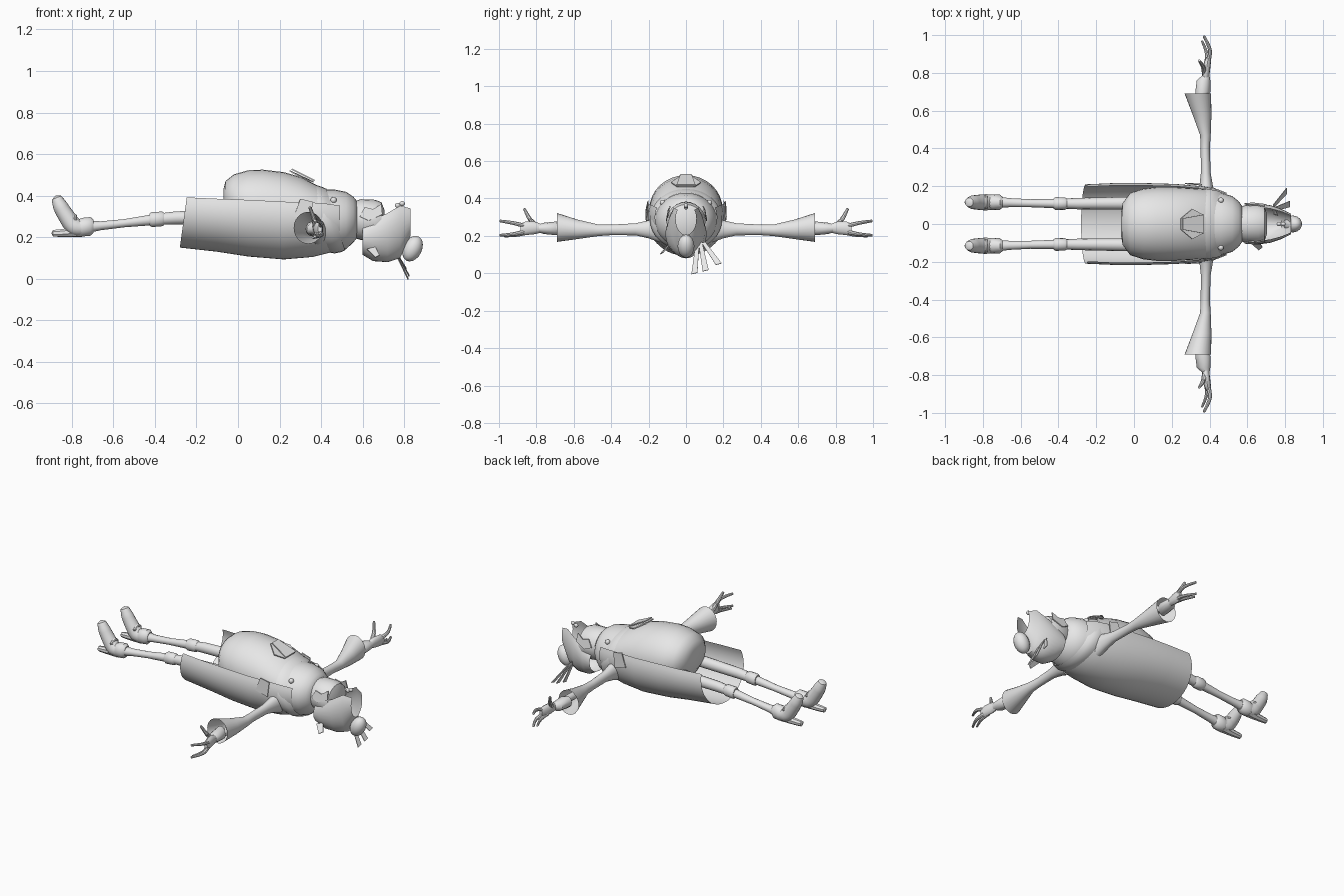
import bpy, bmesh, math
from mathutils import Vector, Matrix

if "Cube" in bpy.data.objects:
    bpy.data.objects.remove(bpy.data.objects["Cube"], do_unlink=True)

GREY = (0.8, 0.8, 0.8, 1)
mat = bpy.data.materials.new("plain grey")
mat.use_nodes = True
mat.diffuse_color = GREY
mat.node_tree.nodes["Principled BSDF"].inputs["Base Color"].default_value = GREY


def finish(name, bm, smooth=True):
    bmesh.ops.recalc_face_normals(bm, faces=bm.faces[:])
    me = bpy.data.meshes.new(name)
    bm.to_mesh(me)
    bm.free()
    me.materials.append(mat)
    ob = bpy.data.objects.new(name, me)
    bpy.context.collection.objects.link(ob)
    if smooth:
        bpy.ops.object.select_all(action='DESELECT')
        ob.select_set(True)
        bpy.context.view_layer.objects.active = ob
        bpy.ops.object.shade_smooth_by_angle(angle=math.radians(40))
    return ob


def loft(name, rings, axis='x', n=24, arc=None, cap=True, shear=0.0, hem=0.0):
    """Skin elliptical rings (x, y, z, width radius, height radius)."""
    bm = bmesh.new()
    side = Vector((0, 1, 0)) if axis == 'x' else Vector((1, 0, 0))
    up = Vector((0, 0, 1))
    lo, hi = arc if arc else (0, 360)
    count = n + 1 if arc else n
    rows = []
    for i, (x, y, z, a, b) in enumerate(rings):
        row = []
        for k in range(count):
            t = math.radians(lo + (hi - lo) * k / n)
            p = Vector((x, y, z)) + side * a * math.cos(t) + up * b * math.sin(t)
            p.x += shear * math.sin(t)
            if i == 0:
                p.x += hem * (1 + math.sin(t))
            row.append(bm.verts.new(p))
        rows.append(row)
    for r, q in zip(rows, rows[1:]):
        for k in range(n):
            j = (k + 1) % count
            bm.faces.new((r[k], r[j], q[j], q[k]))
    if cap and not arc:
        bm.faces.new(rows[0])
        bm.faces.new(rows[-1])
    return finish(name, bm)


def body(rings):
    """Rings on the centre line."""
    return [(x, 0, z, a, b) for x, z, a, b in rings]


def tube(name, pts, sides=10):
    """Tapered tube through (x, y, z, radius) points, bent smoothly."""
    bm = bmesh.new()
    P = [Vector(p[:3]) for p in pts]
    path = []
    for i in range(len(P) - 1):
        a, b, c, d = P[max(i - 1, 0)], P[i], P[i + 1], P[min(i + 2, len(P) - 1)]
        for s in range(4):
            t = s / 4
            q = 0.5 * (2 * b + (c - a) * t + (2 * a - 5 * b + 4 * c - d) * t * t
                       + (3 * b - a - 3 * c + d) * t ** 3)
            path.append((q, pts[i][3] * (1 - t) + pts[i + 1][3] * t))
    path.append((P[-1], pts[-1][3]))
    rows = []
    for i, (q, r) in enumerate(path):
        d = path[min(i + 1, len(path) - 1)][0] - path[max(i - 1, 0)][0]
        u = d.cross(Vector((0.3, 0.9, 0.3) if abs(d.y) < d.length * 0.6 else (1, 0, 0))).normalized()
        v = d.normalized().cross(u)
        rows.append([bm.verts.new(q + r * (u * math.cos(k * math.tau / sides)
                     + v * math.sin(k * math.tau / sides))) for k in range(sides)])
    for r, q in zip(rows, rows[1:]):
        for k in range(sides):
            j = (k + 1) % sides
            bm.faces.new((r[k], r[j], q[j], q[k]))
    for row, (q, r), out in ((rows[0], path[0], P[0] - P[1]), (rows[-1], path[-1], P[-1] - P[-2])):
        tip = bm.verts.new(q + out.normalized() * r * 0.5)
        for k in range(sides):
            bm.faces.new((row[k], row[(k + 1) % sides], tip))
    return finish(name, bm)


def ball(name, loc, size, tilt=0):
    bm = bmesh.new()
    m = Matrix.Translation(loc) @ Matrix.Rotation(tilt, 4, 'Y') @ Matrix.Diagonal((*size, 1))
    bmesh.ops.create_uvsphere(bm, u_segments=16, v_segments=10, radius=1, matrix=m)
    return finish(name, bm)


def plate(name, pts, thick=0.006):
    """Thin flat plate from an outline."""
    bm = bmesh.new()
    f = bm.faces.new([bm.verts.new(p) for p in pts])
    f.normal_update()
    shift = f.normal * thick
    new = bmesh.ops.extrude_face_region(bm, geom=[f])["geom"]
    bmesh.ops.translate(bm, vec=shift, verts=[g for g in new if isinstance(g, bmesh.types.BMVert)])
    return finish(name, bm, False)


# Round belly, chest and head along the body axis
loft("belly", body([(-.07, .39, .05, .04), (-.06, .38, .11, .09), (-.02, .365, .165, .137),
                    (.05, .35, .187, .172), (.12, .345, .195, .18), (.22, .335, .195, .178),
                    (.3, .325, .19, .165), (.38, .31, .185, .14), (.44, .29, .165, .13)]), n=32)
loft("chest", body([(.38, .29, .17, .14), (.46, .28, .165, .15), (.52, .28, .148, .138),
                    (.555, .285, .12, .11), (.575, .285, .09, .085)]), n=32)
loft("head", body([(.55, .285, .085, .085), (.59, .285, .1, .098), (.66, .28, .105, .1),
                   (.69, .28, .092, .088), (.705, .28, .05, .05)]))

# Open coat wrapped round the back, with a slanted collar
loft("coat", body([(-.28, .33, .21, .18), (-.1, .32, .217, .19), (.05, .31, .217, .203),
                   (.22, .3, .212, .207), (.36, .3, .2, .195), (.44, .3, .185, .175),
                   (.49, .3, .165, .15)]), n=32, arc=(-200, 20), hem=.025)
loft("collar", body([(.39, .29, .19, .163), (.42, .287, .193, .165), (.45, .285, .18, .157),
                     (.47, .285, .165, .148)]), n=32, cap=False, shear=-.045)

# Hood trough behind the head, hair knot and loose strands
loft("hood", body([(.6, .2, .105, .085), (.65, .21, .11, .125), (.72, .23, .1, .15),
                   (.78, .26, .08, .16), (.83, .29, .055, .085)]), arc=(-215, 35))
ball("hair_knot", (.84, 0, .145), (.045, .045, .065), .45)
for tip in ((.82, .045, 0), (.825, .105, .015), (.81, .175, .05)):
    root, tip = Vector((.74, .05 + tip[1] * .25, .165)), Vector(tip)
    w = Vector((0, .016, .004))
    plate("hair_strand", (root - w * .6, root + w * .6, tip + w, tip - w), .004)
plate("hair_tuft", ((.62, -.1, .14), (.66, -.135, .1), (.68, -.12, .11), (.66, -.09, .15)))

# Floating toggle and belly badge
for x, z in ((.768, .353), (.79, .362)):
    ball("toggle_end", (x, 0, z), (.013, .012, .012))
plate("belly_badge", ((.25, -.03, .522), (.25, .03, .522), (.31, .08, .488),
                      (.365, .05, .468), (.365, -.05, .468), (.31, -.08, .488)))
plate("badge_flap", ((.26, -.03, .53), (.26, .03, .53), (.37, .05, .475), (.37, -.05, .475)))

# Everything that comes in pairs
for s, side in ((1, "left"), (-1, "right")):
    def sx(pts):
        return [(p[0], p[1] * s, *p[2:]) for p in pts]

    ball(side + "_chest_button", (.46, s * .125, .378), (.015, .015, .015))
    plate(side + "_ear_patch", sx([(.585, .104, .3), (.61, .096, .345), (.65, .098, .335),
                                   (.69, .088, .36), (.695, .1, .31), (.63, .108, .28)]))
    plate(side + "_coat_flap", sx([(.27, .212, .3), (.3, .208, .385), (.36, .204, .37),
                                   (.35, .208, .28)]))

    # Arm, flared sleeve, glove cuff and hand
    loft(side + "_sleeve", sx([(.385, .14, .235, .045, .07), (.382, .2, .235, .036, .048),
                               (.38, .27, .235, .026, .032), (.377, .4, .232, .024, .028),
                               (.378, .47, .23, .028, .031), (.36, .58, .235, .05, .052),
                               (.338, .69, .245, .07, .077)]), 'y', cap=False)
    loft(side + "_forearm", sx([(.378, .45, .232, .022, .024), (.378, .68, .24, .022, .022),
                                (.375, .78, .24, .018, .018)]), 'y', n=12)
    loft(side + "_glove_cuff", sx([(.355, .675, .24, .03, .035), (.365, .7, .24, .04, .036),
                                   (.368, .76, .24, .036, .03), (.38, .785, .24, .02, .022)]),
         'y', n=12)
    loft(side + "_palm", sx([(.378, .765, .24, .018, .02), (.382, .81, .243, .02, .034),
                             (.39, .86, .24, .018, .036), (.395, .885, .24, .01, .025)]), 'y', n=12)
    for finger in ([(.39, .85, .25, .013), (.402, .92, .268, .01), (.37, .995, .28, .007)],
                   [(.39, .85, .225, .013), (.402, .92, .21, .01), (.37, .995, .203, .007)],
                   [(.38, .84, .22, .012), (.385, .9, .205, .009), (.36, .97, .198, .006)],
                   [(.375, .8, .25, .016), (.365, .835, .29, .012), (.345, .865, .345, .007)]):
        tube(side + "_finger", sx(finger), 8)

    # Leg, knee band, ankle cuff and upturned heeled shoe
    loft(side + "_leg", sx([(0, .11, .3, .035, .035), (-.3, .108, .293, .03, .032),
                            (-.4, .108, .285, .025, .027), (-.55, .11, .267, .021, .02),
                            (-.66, .113, .255, .024, .022), (-.72, .115, .25, .03, .03)]), n=14)
    loft(side + "_knee_band", sx([(-.425, .108, .285, .028, .03), (-.415, .108, .285, .034, .037),
                                  (-.365, .108, .288, .033, .036), (-.355, .108, .288, .027, .03)]), n=14)
    loft(side + "_ankle_cuff", sx([(-.77, .115, .245, .035, .04), (-.75, .115, .248, .042, .046),
                                   (-.71, .115, .252, .04, .046), (-.695, .115, .253, .028, .032)]), n=14)
    tube(side + "_shoe", sx([(-.73, .115, .245, .036), (-.785, .115, .25, .044),
                             (-.825, .115, .3, .04), (-.855, .115, .35, .036),
                             (-.873, .115, .39, .024)]), 14)
    tube(side + "_heel", sx([(-.76, .115, .235, .036), (-.82, .115, .222, .022),
                             (-.89, .115, .219, .016)]), 8)
    tube(side + "_shoe_strap", sx([(-.785, .085, .285, .01), (-.785, .115, .302, .011),
                                   (-.785, .145, .285, .01)]), 8)
